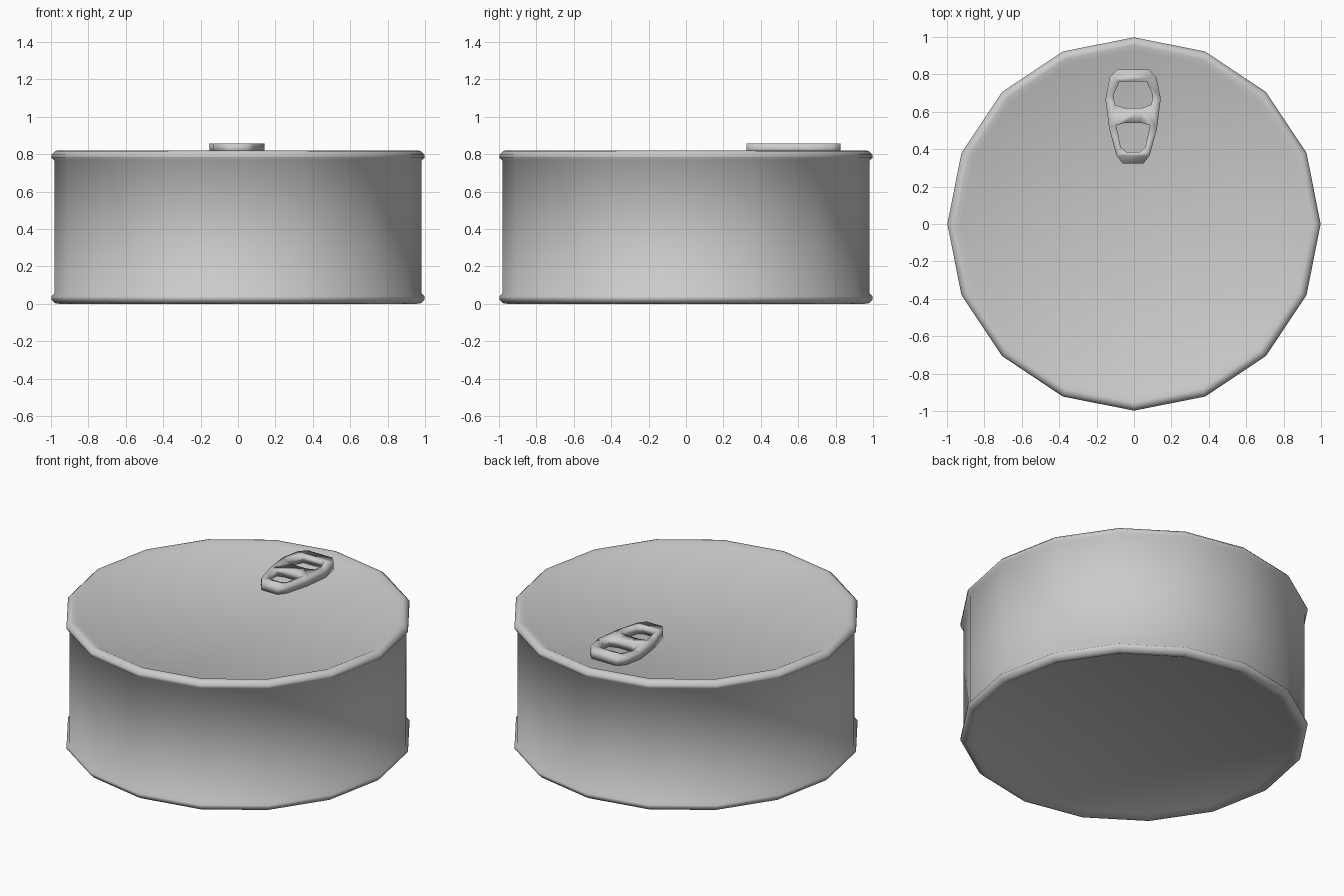
import bpy, bmesh, math

cube = bpy.data.objects.get("Cube")
if cube:
    bpy.data.objects.remove(cube, do_unlink=True)

SIDES = 16
HEIGHT = 0.82

metal = bpy.data.materials.new("grey_metal")
metal.use_nodes = True
grey = (0.6, 0.6, 0.6, 1)
metal.diffuse_color = grey
metal.node_tree.nodes["Principled BSDF"].inputs["Base Color"].default_value = grey


def finish(mesh):
    """Weld, face outward, smooth and colour a mesh."""
    bm = bmesh.new()
    bm.from_mesh(mesh)
    bmesh.ops.remove_doubles(bm, verts=bm.verts, dist=0.0005)
    bmesh.ops.recalc_face_normals(bm, faces=bm.faces)
    for f in bm.faces:
        f.smooth = True
        f.material_index = 0
    bm.to_mesh(mesh)
    bm.free()
    mesh.materials.clear()
    mesh.materials.append(metal)


# Can: rolled rim profile, mirrored for the bottom, with recessed end panels
top_rim = [(0.982, 0.765), (0.998, 0.78), (0.998, 0.797),
           (0.978, 0.817), (0.955, HEIGHT), (0.925, 0.805)]
profile = [(r, HEIGHT - z) for r, z in reversed(top_rim)] + top_rim

bm = bmesh.new()
rings = []
for r, z in profile:
    angles = [math.tau * i / SIDES for i in range(SIDES)]
    rings.append([bm.verts.new((r * math.cos(a), r * math.sin(a), z)) for a in angles])
for low, high in zip(rings, rings[1:]):
    for i in range(SIDES):
        j = (i + 1) % SIDES
        bm.faces.new((low[i], low[j], high[j], high[i]))
bm.faces.new(rings[0][::-1])
bm.faces.new(rings[-1])
mesh = bpy.data.meshes.new("can_body")
bm.to_mesh(mesh)
bm.free()
finish(mesh)
bpy.context.collection.objects.link(bpy.data.objects.new("can_body", mesh))

# Pull tab: half outlines, mirrored in x, filled with two finger holes
outer = [(0.085, 0.827), (0.125, 0.785), (0.148, 0.67), (0.128, 0.51),
         (0.088, 0.365), (0.055, 0.323)]
upper_hole = [(0.072, 0.762), (0.105, 0.69), (0.098, 0.638), (0.045, 0.62)]
lower_hole = [(0.045, 0.54), (0.09, 0.528), (0.066, 0.41), (0.035, 0.385)]

curve = bpy.data.curves.new("pull_tab", "CURVE")
curve.dimensions = "2D"
curve.fill_mode = "BOTH"
curve.extrude = 0.025
for half in (outer, upper_hole, lower_hole):
    loop = half + [(-x, y) for x, y in reversed(half)]
    spline = curve.splines.new("POLY")
    spline.points.add(len(loop) - 1)
    for point, (x, y) in zip(spline.points, loop):
        point.co = (x, y, 0, 1)
    spline.use_cyclic_u = True

tab = bpy.data.objects.new("pull_tab", curve)
tab.location = (-0.005, 0, 0.831)
bpy.context.collection.objects.link(tab)
bpy.ops.object.select_all(action="DESELECT")
tab.select_set(True)
bpy.context.view_layer.objects.active = tab
bpy.ops.object.convert(target="MESH")
finish(bpy.context.object.data)
